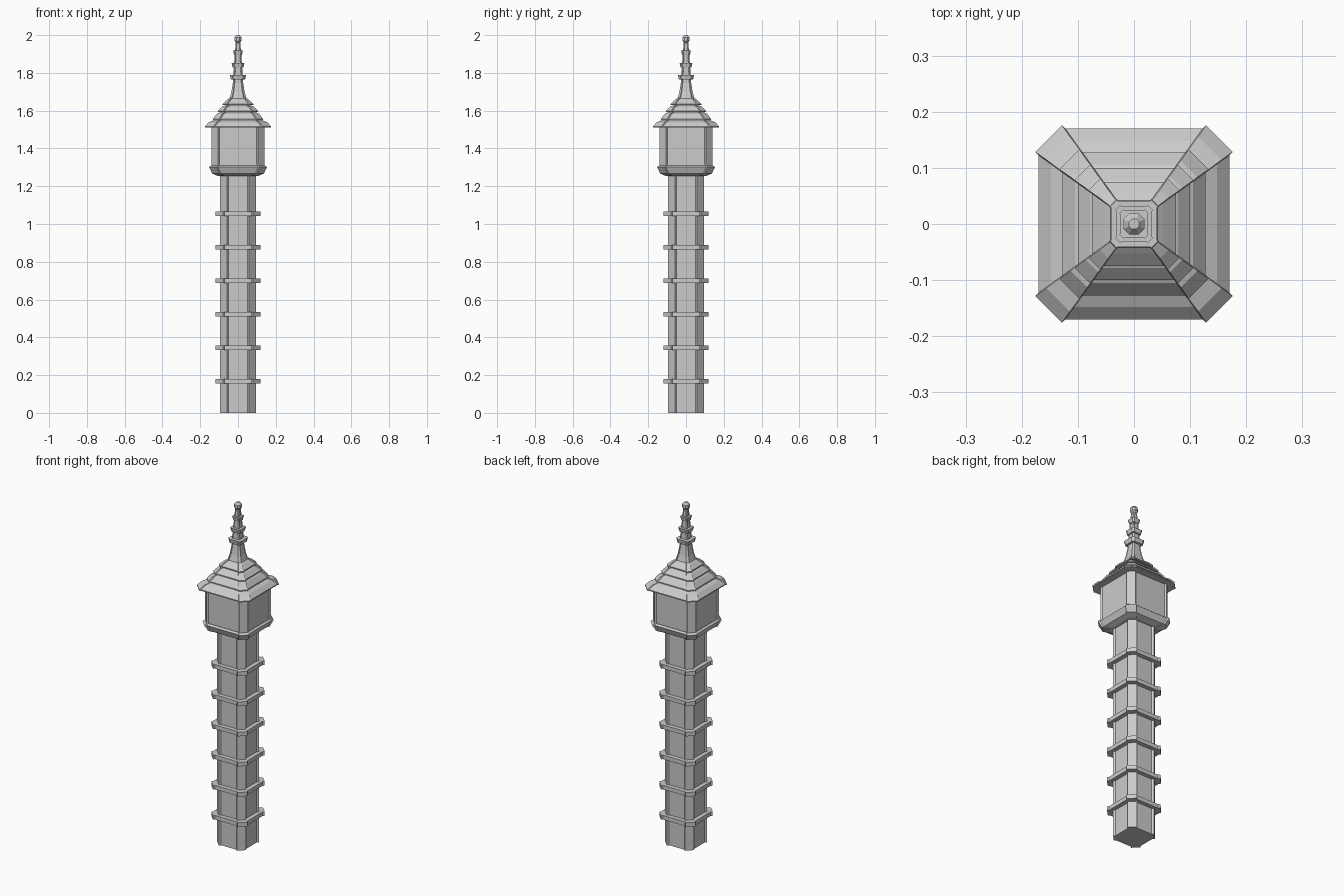
import bpy, bmesh

cube = bpy.data.objects.get("Cube")
if cube:
    bpy.data.objects.remove(cube)

stone = bpy.data.materials.new("grey_stone")
stone.use_nodes = True
colour = (0.6, 0.6, 0.6, 1)
stone.diffuse_color = colour
stone.node_tree.nodes["Principled BSDF"].inputs["Base Color"].default_value = colour


def section(z, panel, rib, width):
    """Square outline of four panels with a squared-off rib on each corner."""
    corner = [(panel, panel - width), (rib, rib - width),
              (rib - width, rib), (panel - width, panel)]
    points = []
    for _ in range(4):
        points += [(x, y, z) for x, y in corner]
        corner = [(-y, x) for x, y in corner]
    return points


def loft(name, profile):
    """Join sections (z, panel half width, rib half width, rib width)."""
    bm = bmesh.new()
    rings = [[bm.verts.new(p) for p in section(*row)] for row in profile]
    for low, high in zip(rings, rings[1:]):
        for i in range(len(low)):
            j = (i + 1) % len(low)
            bm.faces.new((low[i], low[j], high[j], high[i]))
    bm.faces.new(rings[0][::-1])
    bm.faces.new(rings[-1])
    mesh = bpy.data.meshes.new(name)
    bm.to_mesh(mesh)
    bm.free()
    mesh.materials.append(stone)
    obj = bpy.data.objects.new(name, mesh)
    bpy.context.collection.objects.link(obj)
    return obj


# Shaft and its evenly spaced bands
loft("shaft", [(0, 0.085, 0.094, 0.035), (1.27, 0.085, 0.094, 0.035)])
for n in range(6):
    z = 0.167 + n * 0.1775
    loft(f"shaft_band_{n + 1}", [(z - 0.012, 0.11, 0.118, 0.038),
                                 (z + 0.012, 0.11, 0.118, 0.038)])

# Collar that carries the upper chamber
loft("collar", [(1.255, 0.10, 0.108, 0.036), (1.267, 0.13, 0.137, 0.038),
                (1.302, 0.145, 0.153, 0.04), (1.31, 0.135, 0.142, 0.036)])
loft("chamber", [(1.30, 0.132, 0.14, 0.034), (1.52, 0.132, 0.14, 0.034)])

# Stepped roof: each tier is a sloping skirt that the next one overlaps
tiers = [(1.51, 0.17, 0.028), (1.55, 0.127, 0.033),
         (1.592, 0.10, 0.028), (1.63, 0.075, 0.026)]
for n, (z, half, rise) in enumerate(tiers):
    width = half * 0.28
    inner = half - 0.022
    top = max(half - 0.05, 0.035)
    loft(f"roof_tier_{n + 1}", [
        (z, half, half + 0.006, width),
        (z + 0.006, half, half + 0.006, width),
        (z + rise, inner, inner + 0.008, inner * 0.28),
        (z + rise + 0.014, top, top + 0.004, top * 0.28)])

# Slender spire with three small bands
spire = [(1.62, 0.062), (1.66, 0.043), (1.70, 0.032), (1.75, 0.024),
         (1.83, 0.019), (1.90, 0.014), (1.97, 0.008)]
loft("spire", [(z, r, r + 0.003, r * 0.3) for z, r in spire])
for n, (z, r) in enumerate([(1.778, 0.041), (1.841, 0.032), (1.907, 0.024)]):
    loft(f"spire_band_{n + 1}", [(z - 0.012, r - 0.005, r - 0.003, r * 0.3),
                                 (z + 0.012, r, r + 0.002, r * 0.3)])

# Faceted ball on the tip
ball = [(1.958, 0.009), (1.97, 0.019), (1.988, 0.019), (2.0, 0.009)]
loft("finial", [(z, r, r, r * 0.55) for z, r in ball])
